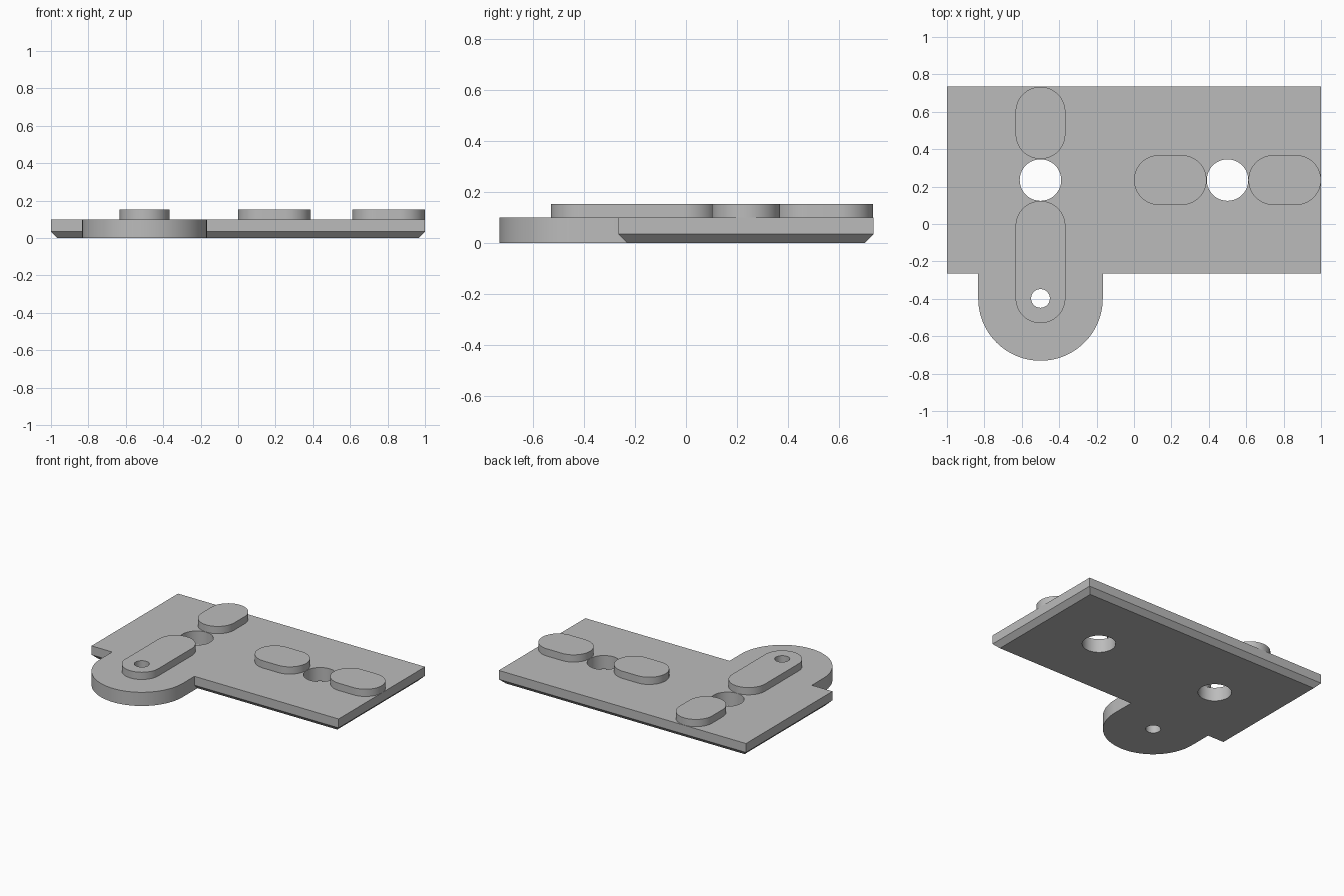
import bpy, bmesh, math

cube = bpy.data.objects.get("Cube")
if cube:
    bpy.data.objects.remove(cube)

grey = bpy.data.materials.new("plain grey")
grey.use_nodes = True
colour = (0.5, 0.5, 0.5, 1)
grey.diffuse_color = colour
grey.node_tree.nodes["Principled BSDF"].inputs["Base Color"].default_value = colour

TOP, PAD_TOP = 0.1, 0.153
HOLE_Y = 0.235


def loft(name, *rings):
    """Solid through matching (outline, height) rings, lowest first."""
    bm = bmesh.new()
    loops = [[bm.verts.new((x, y, z)) for x, y in pts] for pts, z in rings]
    n = len(loops[0])
    bm.faces.new(loops[0][::-1])
    bm.faces.new(loops[-1])
    for low, high in zip(loops, loops[1:]):
        for i in range(n):
            j = (i + 1) % n
            bm.faces.new((low[i], low[j], high[j], high[i]))
    mesh = bpy.data.meshes.new(name)
    bm.to_mesh(mesh)
    bm.free()
    mesh.materials.append(grey)
    obj = bpy.data.objects.new(name, mesh)
    bpy.context.collection.objects.link(obj)
    return obj


def rectangle(x0, x1, y0, y1, inset=0):
    x0, x1, y0, y1 = x0 + inset, x1 - inset, y0 + inset, y1 - inset
    return [(x0, y0), (x1, y0), (x1, y1), (x0, y1)]


def arc(cx, cy, r, start, end, steps=32):
    angles = [math.radians(start + (end - start) * i / steps) for i in range(steps + 1)]
    return [(cx + r * math.cos(a), cy + r * math.sin(a)) for a in angles]


def slot(x0, x1, y0, y1):
    """Rounded outline filling a box, with half-circle ends on its long axis."""
    r = min(x1 - x0, y1 - y0) / 2
    if x1 - x0 > y1 - y0:
        return arc(x1 - r, y0 + r, r, -90, 90) + arc(x0 + r, y0 + r, r, 90, 270)
    return arc(x0 + r, y1 - r, r, 0, 180) + arc(x0 + r, y0 + r, r, 180, 360)


def combine(target, tool, operation):
    mod = target.modifiers.new(operation.lower(), "BOOLEAN")
    mod.operation, mod.solver, mod.object = operation, "EXACT", tool
    bpy.context.view_layer.objects.active = target
    bpy.ops.object.modifier_apply(modifier=mod.name)


# Base plate with bevelled underside
box = (-1, 1, -0.265, 0.735)
plate = loft("base_plate", (rectangle(*box, inset=0.035), 0),
             (rectangle(*box), 0.035), (rectangle(*box), TOP))

# Round front tab joined to the plate
tab_outline = arc(-0.5, -0.398, 0.333, 180, 360, 48) + [(-0.167, -0.2), (-0.833, -0.2)]
tab = loft("front_tab", (tab_outline, 0), (tab_outline, TOP))
combine(plate, tab, "UNION")
bpy.data.objects.remove(tab)

# Raised rounded pads
pads = {
    "back_pad": (-0.633, -0.367, 0.348, 0.733),
    "tab_pad": (-0.633, -0.367, -0.53, 0.123),
    "middle_pad": (0, 0.388, 0.102, 0.368),
    "side_pad": (0.612, 1, 0.102, 0.368),
}
solids = {name: loft(name, (slot(*b), TOP), (slot(*b), PAD_TOP)) for name, b in pads.items()}

# Through holes
for x, y, r, targets in [
    (-0.5, HOLE_Y, 0.111, [plate]),
    (0.5, HOLE_Y, 0.111, [plate]),
    (-0.5, -0.398, 0.05, [plate, solids["tab_pad"]]),
]:
    ring = arc(x, y, r, 0, 360, 48)[:-1]
    drill = loft("drill", (ring, -0.1), (ring, 0.3))
    for target in targets:
        combine(target, drill, "DIFFERENCE")
    bpy.data.objects.remove(drill)

# Smooth curved walls, crisp edges
for obj in [plate, *solids.values()]:
    bpy.ops.object.select_all(action="DESELECT")
    obj.select_set(True)
    bpy.context.view_layer.objects.active = obj
    bpy.ops.object.shade_smooth_by_angle(angle=math.radians(30))
